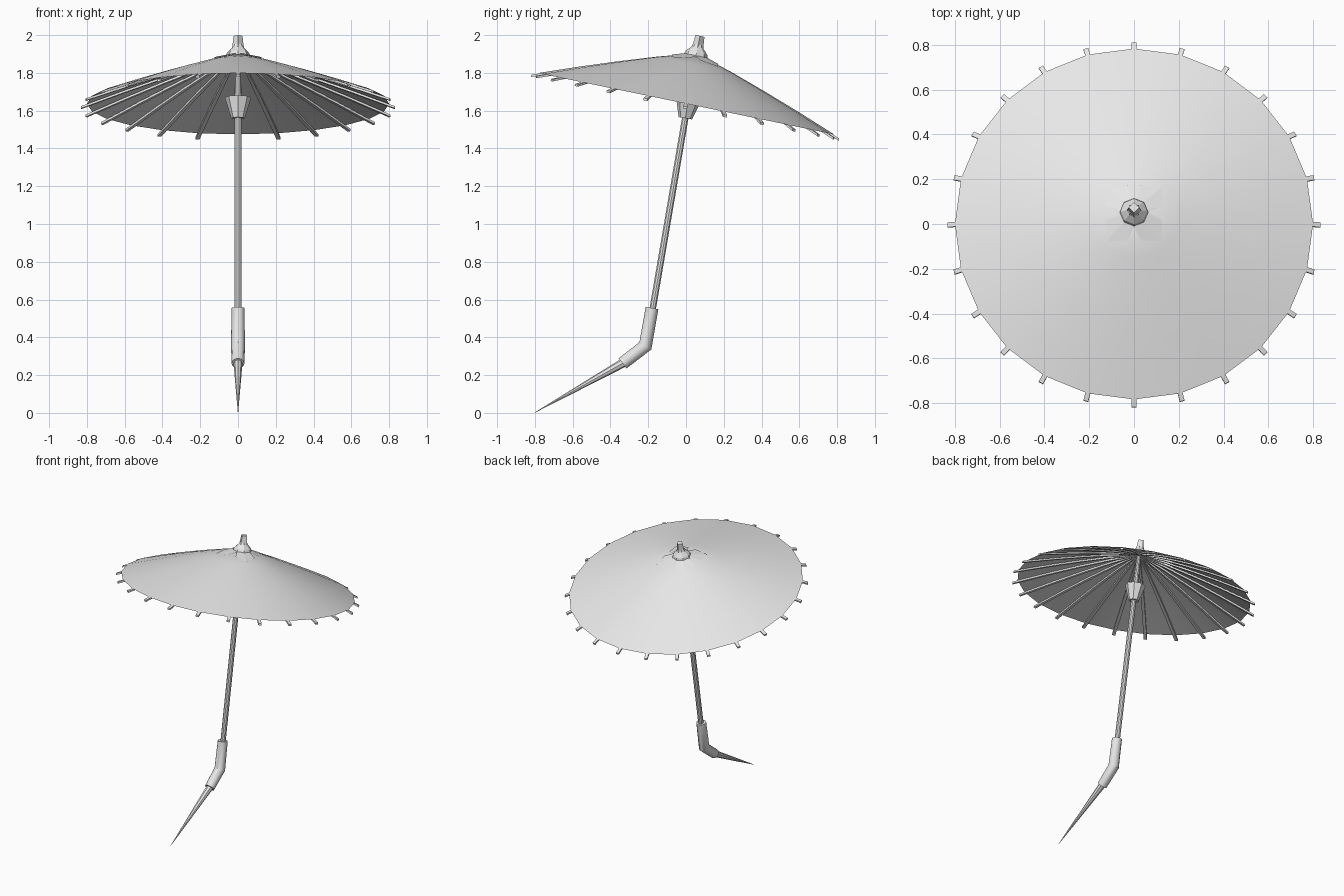
import bpy, bmesh
from math import sin, cos, pi, radians
from mathutils import Vector, Matrix

cube = bpy.data.objects.get("Cube")
if cube:
    bpy.data.objects.remove(cube, do_unlink=True)

GREY = (0.8, 0.8, 0.8, 1)
grey = bpy.data.materials.new("plain grey")
grey.use_nodes = True
grey.diffuse_color = GREY
grey.node_tree.nodes["Principled BSDF"].inputs["Base Color"].default_value = GREY

# The canopy group leans back about its rim centre
LEAN = Matrix.Translation((0, 0, 1.637)) @ Matrix.Rotation(radians(-11.7), 4, "X")
RIBS = 24
CANOPY = [(0.8, 0), (0.6, 0.075), (0.4, 0.146), (0.2, 0.213), (0.0, 0.272)]


def finish(name, bm, matrix=None, smooth=False):
    bmesh.ops.remove_doubles(bm, verts=bm.verts, dist=1e-5)
    bmesh.ops.recalc_face_normals(bm, faces=bm.faces)
    if matrix:
        bm.transform(matrix)
    mesh = bpy.data.meshes.new(name)
    bm.to_mesh(mesh)
    bm.free()
    mesh.materials.append(grey)
    obj = bpy.data.objects.new(name, mesh)
    bpy.context.collection.objects.link(obj)
    if smooth:
        bpy.ops.object.select_all(action="DESELECT")
        obj.select_set(True)
        bpy.context.view_layer.objects.active = obj
        bpy.ops.object.shade_smooth_by_angle(angle=radians(35))
    return obj


def tube(name, path, sides, matrix=None, smooth=False, capped=True):
    """Rings along a path in the YZ plane; each entry is (y, z, radius)."""
    bm = bmesh.new()
    pts = [Vector((0, y, z)) for y, z, r in path]
    rings = []
    for i, p in enumerate(pts):
        before = (p - pts[i - 1]).normalized() if i else Vector()
        after = (pts[i + 1] - p).normalized() if i + 1 < len(pts) else Vector()
        across = (before + after).normalized().cross(Vector((1, 0, 0)))
        r = path[i][2]
        rings.append([bm.verts.new(p + r * (cos(a) * Vector((1, 0, 0)) + sin(a) * across))
                      for a in (2 * pi * k / sides for k in range(sides))])
    for low, high in zip(rings, rings[1:]):
        for k in range(sides):
            n = (k + 1) % sides
            bm.faces.new((low[k], low[n], high[n], high[k]))
    if capped:
        for ring, entry in ((rings[0], path[0]), (rings[-1], path[-1])):
            if entry[2] > 0.001:
                bm.faces.new(ring)
    return finish(name, bm, matrix, smooth)


def canopy_height(r):
    for (r1, z1), (r0, z0) in zip(CANOPY, CANOPY[1:]):
        if r >= r0:
            return z0 + (z1 - z0) * (r - r0) / (r1 - r0)


# Canopy sheet
tube("canopy", [(0, z, r) for r, z in CANOPY], RIBS, LEAN, smooth=True, capped=False)

# Ribs under the canopy, poking out past the rim
bm = bmesh.new()
for i in range(RIBS):
    turn = Matrix.Rotation(2 * pi * i / RIBS, 3, "Z")
    rings = []
    for r in (0.03, 0.2, 0.4, 0.6, 0.8, 0.832):
        z = canopy_height(r) - 0.004
        half = 0.004 + 0.007 * min(r / 0.4, 1)
        rings.append([bm.verts.new(turn @ Vector((r, w, z + h))) for w, h in
                      ((-half, 0), (half, 0), (half, -0.012), (-half, -0.012))])
    for a, b in zip(rings, rings[1:]):
        for k in range(4):
            n = (k + 1) % 4
            bm.faces.new((a[k], a[n], b[n], b[k]))
    bm.faces.new(rings[0])
    bm.faces.new(rings[-1])
finish("ribs", bm, LEAN)

# Four cloth petals around the peak
bm = bmesh.new()
outline = [(0, 0), (0.065, 0), (0.125, 0.03), (0.125, 0.125), (0.03, 0.125), (0, 0.065)]
for q in range(4):
    turn = Matrix.Rotation(q * pi / 2, 3, "Z")
    verts = [bm.verts.new(turn @ Vector((x, y, canopy_height(Vector((x, y)).length) + 0.006)))
             for x, y in outline]
    for k in range(1, 5):
        bm.faces.new((verts[0], verts[k], verts[k + 1]))
finish("peak_petals", bm, LEAN)

# Finial: eight-sided skirt and four-sided tip
tube("finial_skirt", [(0, 0.25, 0.067), (0, 0.275, 0.058), (0, 0.305, 0.03), (0, 0.32, 0.024)], 8, LEAN)
tube("finial_tip", [(0, 0.29, 0.034), (0, 0.325, 0.028), (0, 0.366, 0.024)], 4, LEAN)

# Shaft and the flared runner cup
tube("shaft", [(-0.185, 0.5, 0.018), (0.018, 1.69, 0.018), (0.05, 1.88, 0.014)], 10, smooth=True)
tube("runner_cup", [(-0.004, 1.56, 0.036), (0.015, 1.67, 0.07)], 8)

# Bent handle sleeve and long spike
tube("handle_sleeve", [(-0.18, 0.555, 0.034), (-0.215, 0.355, 0.037), (-0.336, 0.262, 0.034)],
     12, smooth=True)
tube("spike", [(-0.31, 0.277, 0.025), (-0.8, 0.002, 0.001)], 8, smooth=True)
